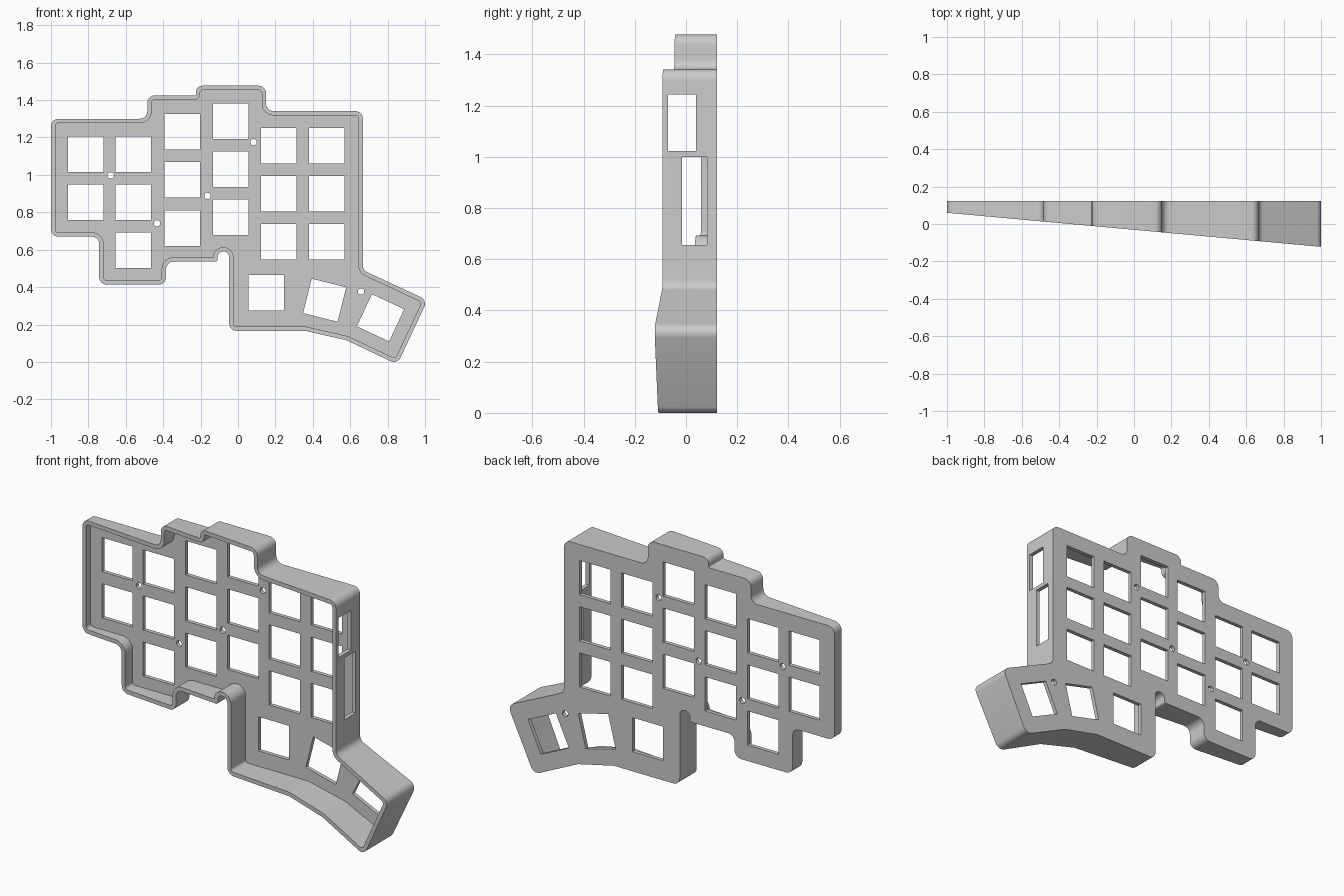
import bpy, bmesh, math
from mathutils import Vector, Matrix

if "Cube" in bpy.data.objects:
    bpy.data.objects.remove(bpy.data.objects["Cube"])

BACK, FLOOR, WALL, KEY = 0.122, 0.10, 0.023, 0.19

# Outline as (x, z, corner radius), clockwise seen from the front
OUTLINE = [
    (-1, 1.30, .04), (-.485, 1.30, .04), (-.485, 1.425, .04), (-.225, 1.425, .005),
    (-.225, 1.477, .035), (.15, 1.477, .04), (.15, 1.341, .04), (.667, 1.341, .04),
    (.667, .491, .04), (1.013, .33, .04), (.852, -.013, .04), (.58, .116, .06),
    (.36, .166, .06), (-.047, .166, .04), (-.047, .59, .029), (-.11, .59, .029),
    (-.11, .536, .012), (-.385, .536, .04), (-.385, .413, .04), (-.742, .413, .04),
    (-.742, .67, .04), (-1, .67, .04)]


def front_y(x):
    return -.031 - .091 * x


def rounded(inset, steps=8):
    """Outline offset inwards by inset, every corner filleted."""
    result, n = [], len(OUTLINE)
    pts = [Vector(p[:2]) for p in OUTLINE]
    dirs = [(pts[(i + 1) % n] - pts[i]).normalized() for i in range(n)]
    corners = []
    for i in range(n):
        a, b = dirs[i - 1], dirs[i]
        na, nb = Vector((a.y, -a.x)), Vector((b.y, -b.x))
        corners.append(pts[i] + (na + nb) * inset / (1 + na.dot(nb)))
    for i in range(n):
        a, b = dirs[i - 1], dirs[i]
        turn = math.atan2(a.x * b.y - a.y * b.x, a.dot(b))
        side = 1 if turn > 0 else -1            # -1 = convex corner
        r = max(OUTLINE[i][2] + side * inset, .003)
        start = corners[i] - a * r * math.tan(abs(turn) / 2)
        centre = start + Vector((-a.y, a.x)) * side * r
        for k in range(steps + 1):
            result.append(centre + Matrix.Rotation(turn * k / steps, 2) @ (start - centre))
    return result


def new_object(name, bm):
    bmesh.ops.recalc_face_normals(bm, faces=bm.faces)
    mesh = bpy.data.meshes.new(name)
    bm.to_mesh(mesh)
    bm.free()
    obj = bpy.data.objects.new(name, mesh)
    bpy.context.collection.objects.link(obj)
    return obj


# Open tray: plate at the back, walls cut off by a sloping plane
outer, inner = rounded(0), rounded(WALL)
bm = bmesh.new()
rings = [[bm.verts.new((p.x, y if y is not None else front_y(p.x), p.y)) for p in loop]
         for loop, y in ((outer, BACK), (outer, None), (inner, None), (inner, FLOOR))]
for r0, r1 in zip(rings, rings[1:]):
    for i in range(len(r0)):
        bm.faces.new((r0[i - 1], r0[i], r1[i], r1[i - 1]))
for ring in (rings[0], rings[-1]):
    bm.faces.new(ring)
case = new_object("keyboard_case", bm)

# Cutters: key holes, screw holes and side ports
bm = bmesh.new()


def cut_box(centre, size, tilt=0):
    m = Matrix.Translation(centre) @ Matrix.Rotation(math.radians(tilt), 4, 'Y')
    bmesh.ops.create_cube(bm, size=1, matrix=m @ Matrix.Diagonal((*size, 1)))


COLUMNS = [(-.814, 1.11, 2), (-.559, 1.11, 3), (-.297, 1.23, 3),
           (-.04, 1.287, 3), (.217, 1.157, 3), (.475, 1.157, 3)]
keys = [(x, top - .257 * k, 0) for x, top, count in COLUMNS for k in range(count)]
keys += [(.15, .37, 0), (.463, .33, 14), (.762, .236, 25)]
for x, z, tilt in keys:
    cut_box((x, .111, z), (KEY, .06, KEY), tilt)
for x, z in [(-.68, .997), (-.433, .741), (-.163, .888), (.083, 1.175), (.658, .377)]:
    bmesh.ops.create_cone(bm, cap_ends=True, segments=24, radius1=.017, radius2=.017, depth=.06,
                          matrix=Matrix.Translation((x, .111, z)) @ Matrix.Rotation(math.pi / 2, 4, 'X'))
for y0, y1, z0, z1 in [(-.07, .04, 1.022, 1.243), (-.015, .082, .656, 1.0)]:
    cut_box((.66, (y0 + y1) / 2, (z0 + z1) / 2), (.1, y1 - y0, z1 - z0))
cutter = new_object("hole_cutter", bm)
cutter.hide_render = True

mod = case.modifiers.new("holes", 'BOOLEAN')
mod.operation, mod.solver, mod.object = 'DIFFERENCE', 'EXACT', cutter
bpy.context.view_layer.objects.active = case
case.select_set(True)
cutter.select_set(False)
bpy.ops.object.modifier_apply(modifier=mod.name)
bpy.data.objects.remove(cutter)
bpy.ops.object.shade_smooth_by_angle(angle=math.radians(30))
